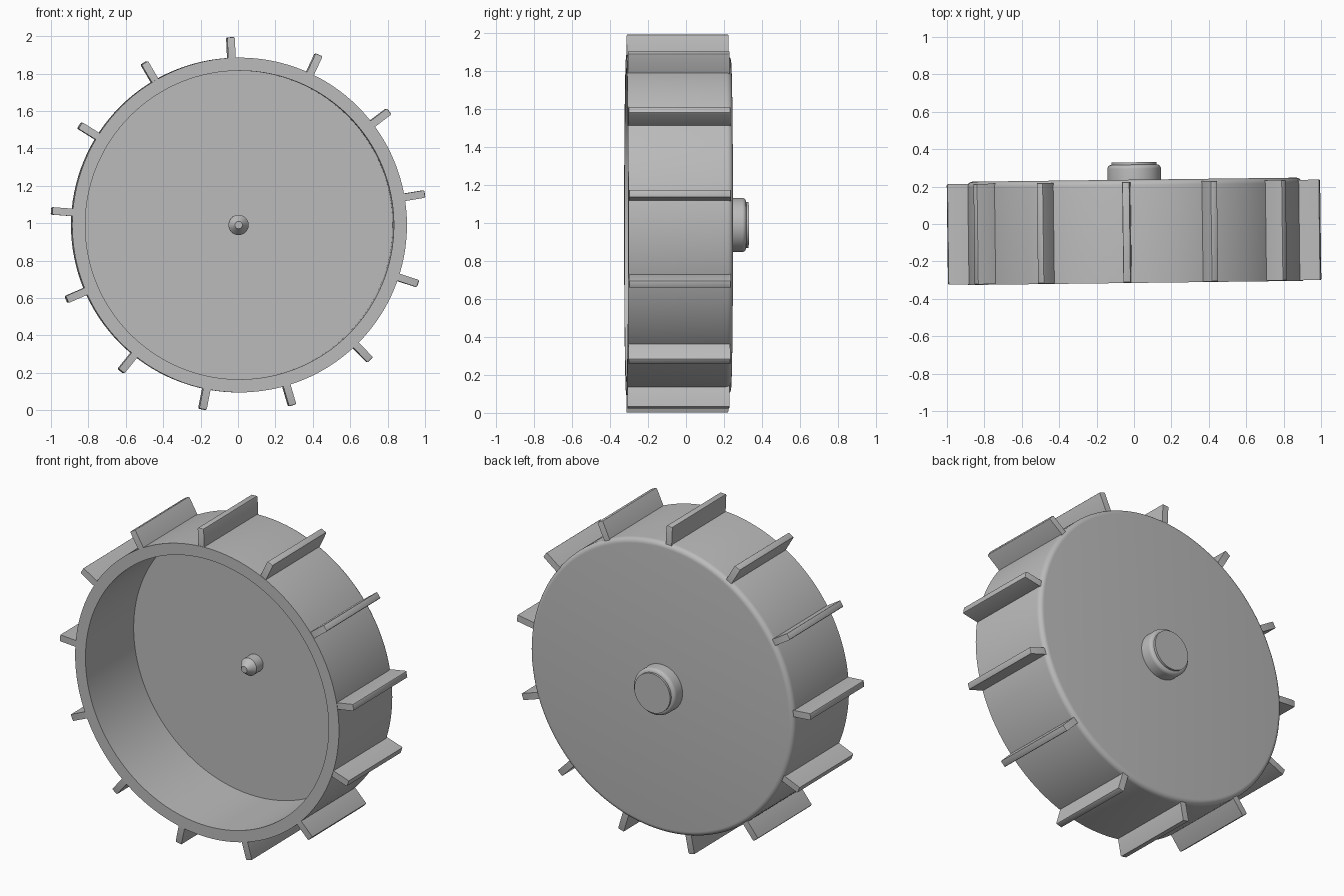
import bpy, bmesh, math
from mathutils import Matrix, Vector

cube = bpy.data.objects.get("Cube")
if cube:
    bpy.data.objects.remove(cube)

# One plain grey for the whole wheel
grey = bpy.data.materials.new("plain grey")
grey.use_nodes = True
COLOUR = (0.5, 0.5, 0.5, 1)
grey.diffuse_color = COLOUR
grey.node_tree.nodes["Principled BSDF"].inputs["Base Color"].default_value = COLOUR

# The wheel is turned very slightly about the vertical
PLACE = Matrix.Translation((0.0045, 0, 0.99)) @ Matrix.Rotation(0.0125, 4, "Z")


def finish(name, bm):
    bmesh.ops.recalc_face_normals(bm, faces=bm.faces)
    mesh = bpy.data.meshes.new(name)
    bm.to_mesh(mesh)
    bm.free()
    mesh.materials.append(grey)
    obj = bpy.data.objects.new(name, mesh)
    bpy.context.collection.objects.link(obj)
    obj.matrix_world = PLACE
    bpy.ops.object.select_all(action="DESELECT")
    obj.select_set(True)
    bpy.context.view_layer.objects.active = obj
    bpy.ops.object.shade_smooth_by_angle(angle=math.radians(30))
    return obj


def arc(r, y, radius, steps=6):
    """Quarter round from the side wall to the back face, as (r, y) points."""
    turns = [math.pi / 2 * i / steps for i in range(steps + 1)]
    return [(r + radius * math.cos(t), y + radius * math.sin(t)) for t in turns]


def lathe(name, profile, segments):
    """Turn (radius, y) points around the y axis."""
    bm = bmesh.new()
    verts = [bm.verts.new((r, y, 0)) for r, y in profile]
    edges = [bm.edges.new(pair) for pair in zip(verts, verts[1:])]
    bmesh.ops.spin(bm, geom=verts + edges, cent=(0, 0, 0), axis=(0, 1, 0),
                   angle=math.tau, steps=segments, use_merge=True)
    bmesh.ops.remove_doubles(bm, verts=bm.verts, dist=0.00001)
    return finish(name, bm)


# Open drum with a closed, rounded back
FLOOR, BACK, FILLET = 0.165, 0.237, 0.03
lathe("drum", [(0, FLOOR), (0.825, FLOOR), (0.825, -0.315), (0.895, -0.315)]
      + arc(0.895 - FILLET, BACK - FILLET, FILLET) + [(0, BACK)], 128)

# Rounded hub with a shallow end disc
lathe("rear_hub", [(0, BACK - 0.02), (0.143, BACK - 0.02)]
      + arc(0.121, 0.295, 0.022) + [(0.121, 0.33), (0, 0.33)], 64)

# Pin inside the drum, with a tapered tip
lathe("axle_pin", [(0, FLOOR + 0.02), (0.054, FLOOR + 0.02), (0.054, 0.1),
                   (0.02, 0.055), (0, 0.055)], 32)

# Paddles around the rim
COUNT, INNER, OUTER = 13, 0.875, 1.005
for i in range(COUNT):
    bm = bmesh.new()
    bmesh.ops.create_cube(bm, size=1)
    bmesh.ops.scale(bm, vec=(OUTER - INNER, 0.537, 0.04), verts=bm.verts)
    bmesh.ops.translate(bm, vec=Vector(((OUTER + INNER) / 2, -0.0435, 0)), verts=bm.verts)
    tip = [e for e in bm.edges if all(v.co.x > INNER + 0.01 for v in e.verts)]
    bmesh.ops.bevel(bm, geom=tip, offset=0.007, segments=2, profile=0.5, affect="EDGES")
    turn = math.radians(92.6) + math.tau * i / COUNT
    bmesh.ops.rotate(bm, cent=(0, 0, 0), matrix=Matrix.Rotation(-turn, 3, "Y"), verts=bm.verts)
    finish(f"paddle_{i + 1}", bm)
